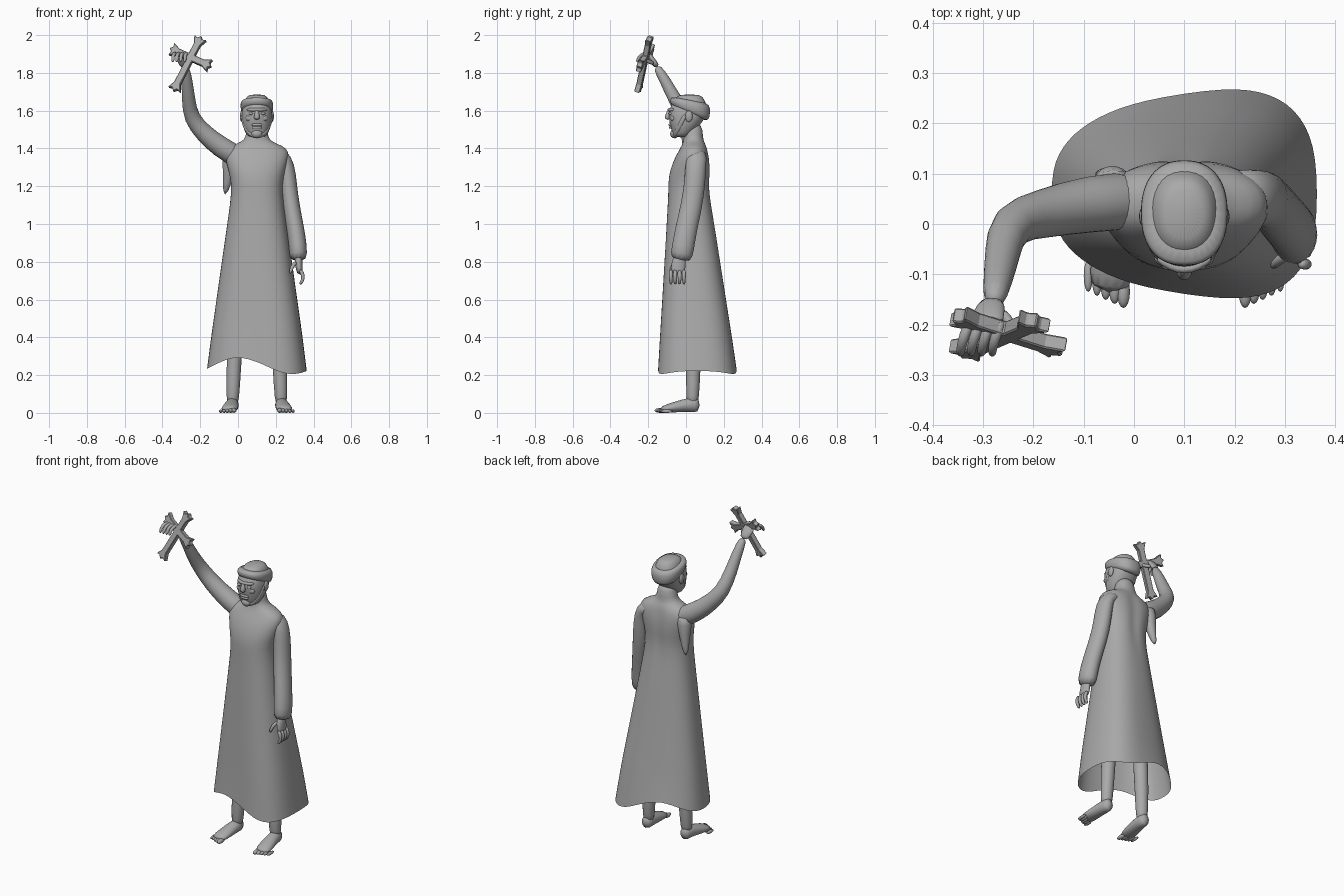
import bpy
import bmesh
import math
from mathutils import Vector, Matrix

default_cube = bpy.data.objects.get("Cube")
if default_cube:
    bpy.data.objects.remove(default_cube, do_unlink=True)

grey = (.4, .4, .4, 1)
stone = bpy.data.materials.new("grey stone")
stone.use_nodes = True
stone.diffuse_color = grey
stone.node_tree.nodes["Principled BSDF"].inputs["Base Color"].default_value = grey

middle = .1  # x of the body's centre line
mirror_sides = (("right", -1), ("left", 1))


def mix(start, end, amount):
    return start + (end - start) * amount


def finish(name, bm, smooth=True):
    """Turn a bmesh into a named object of the single material."""
    bmesh.ops.recalc_face_normals(bm, faces=bm.faces)
    for face in bm.faces:
        face.smooth = smooth
    mesh = bpy.data.meshes.new(name)
    bm.to_mesh(mesh)
    bm.free()
    mesh.materials.append(stone)
    part = bpy.data.objects.new(name, mesh)
    bpy.context.collection.objects.link(part)
    return part


def skin(name, rings, open_start=False):
    """Bridge rings of points into one subdivided surface."""
    bm = bmesh.new()
    loops = [[bm.verts.new(point) for point in ring] for ring in rings]
    for lower, upper in zip(loops, loops[1:]):
        for i in range(len(lower)):
            bm.faces.new((lower[i - 1], lower[i], upper[i], upper[i - 1]))
    bm.faces.new(loops[-1])
    if not open_start:
        bm.faces.new(loops[0])
    part = finish(name, bm)
    subdivision = part.modifiers.new("Subdivision", 'SUBSURF')
    subdivision.levels = subdivision.render_levels = 1
    return part


def circle(count):
    angles = [math.tau * i / count for i in range(count)]
    return [(math.cos(angle), math.sin(angle)) for angle in angles]


def loft(name, sections, warp=None, open_start=False):
    """Stack horizontal sections, boxier when large: height, centre y, half width, half depth."""
    rings = []
    for level, (z, y, width, depth) in enumerate(sections):
        ring = []
        power = 1 - 1.3 * depth
        for c, s in circle(32):
            u = math.copysign(abs(c) ** power, c)
            v = math.copysign(abs(s) ** power, s)
            point = Vector((middle + width * u, y + depth * v, z))
            if warp:
                warp(point, level, u, v)
            ring.append(point)
        rings.append(ring)
    return skin(name, rings, open_start)


def tube(name, points, radius, end_radius, flat=1, end_flat=None, ref=(0, 1, 0)):
    """Sweep an ellipse along a path, tapering evenly from start to end."""
    path = [Vector(point) for point in points]
    last = len(path) - 1
    rings = []
    for i, point in enumerate(path):
        along = (path[min(i + 1, last)] - path[max(i - 1, 0)]).normalized()
        side = Vector(ref).cross(along).normalized()
        width = mix(radius, end_radius, i / last)
        depth = width * mix(flat, end_flat or flat, i / last)
        rings.append([point + side * width * c + along.cross(side) * depth * s
                      for c, s in circle(12)])
    return skin(name, rings)


def ball(name, centre, size):
    bm = bmesh.new()
    place = Matrix.Translation(centre) @ Matrix.Diagonal((*size, 1))
    bmesh.ops.create_uvsphere(bm, u_segments=16, v_segments=8, radius=1, matrix=place)
    return finish(name, bm)


def finger(name, base, *steps):
    """Bend a finger along successive steps from its base."""
    points = [Vector(base)]
    for step in steps:
        points.append(points[-1] + Vector(step))
    return tube(name, points, .012, .008, ref=(1, .1, 0))


# Robe flaring evenly from waist to hem, then chest, shoulders and neck
def shape_robe(point, level, u, v):
    point.y += max(0, .05 - .04 * point.z) * u * v  # fuller on the left
    if level == 0:
        point.z += .045 * math.cos((u + .35) * 3)  # wavy hem
    if v > 0 and 1.1 < point.z < 1.4:
        point.y -= .012 * math.exp(-abs(u) * 8)  # groove of the spine


hem = Vector((.25, .06, .265, .2))
waist = Vector((1.18, .015, .132, .108))
skirt = [mix(hem, waist, step / 6) for step in range(7)]
chest = [(1.25, .018, .142, .112), (1.33, .03, .165, .1), (1.385, .04, .172, .08),
         (1.415, .042, .135, .065), (1.435, .04, .08, .055), (1.46, .04, .056, .05),
         (1.54, .035, .054, .05)]
loft("robe_and_neck", skirt + chest, shape_robe, open_start=True)

# Lowered left arm in a wide sleeve
tube("left_sleeve", [(.18, .055, 1.36), (.235, .055, 1.362), (.258, .052, 1.31), (.268, .045, 1.2),
                     (.28, .03, 1.1), (.305, 0, .97), (.318, -.015, .88), (.32, -.03, .8)],
     .044, .05, flat=1.25)
tube("left_palm", [(.32, -.03, .84), (.32, -.04, .79), (.33, -.045, .73)],
     .023, .018, flat=1.4, end_flat=2.4)
for i in range(4):
    finger(f"left_finger_{i + 1}", (.33, .023 * i - .08, .76),
           (.017, 0, -.035), (-.005, 0, -.025), (-.015, 0, -.02))
finger("left_thumb", (.31, -.055, .8), (-.025, -.02, -.025), (-.01, -.01, -.04))

# Raised right arm with a torn sleeve at the armpit
tube("right_arm", [(.04, .05, 1.33), (-.1, .04, 1.41), (-.18, .02, 1.48), (-.25, .005, 1.56),
                   (-.262, -.06, 1.66), (-.27, -.11, 1.76), (-.28, -.16, 1.84)], .065, .023)
tube("torn_sleeve", [(-.04, .07, 1.4), (-.045, .08, 1.28), (-.07, .1, 1.15)], .055, .012)
tube("right_palm", [(-.28, -.15, 1.83), (-.29, -.18, 1.87), (-.295, -.2, 1.9)],
     .028, .038, flat=.6, end_flat=.35)
for i in range(4):
    finger(f"right_finger_{i + 1}", (.021 * i - .325, -.19, 1.895),
           (-.014, -.035, .01), (-.006, -.025, -.02), (0, -.01, -.03))
finger("right_thumb", (-.27, -.17, 1.85), (.03, -.03, .01), (.005, -.035, .02))

# Legs, feet and toes on both sides of the centre line
for side, sign in mirror_sides:
    def mirrored(points):
        return [(middle + sign * x, y, z) for x, y, z in points]

    tube(side + "_leg", mirrored([(.1, .04, .65), (.12, .04, .3), (.125, .037, .15),
                                  (.13, .033, .02)]), .046, .033)
    tube(side + "_foot", mirrored([(.13, .075, .04), (.13, .02, .045), (.14, -.06, .03),
                                   (.15, -.14, .017)]),
         .031, .049, flat=1.4, end_flat=.33, ref=(0, 0, 1))
    for i in range(5):
        radius = .013 - .001 * i
        toe = mirrored([(.121 + .0175 * i, .008 * i - .135, radius)])[0]
        ball(f"{side}_toe_{i + 1}", toe, (radius, .032, radius))

# Head narrowing to a chin that juts forward
head = []
for step in range(1, 12):
    t = step / 12
    swell = math.sin(math.pi * t) ** .45
    head.append((mix(1.435, 1.71, t), .02 - .055 * (1 - t) ** 2,
                 .081 * swell, .103 * swell * min(1, .6 + .7 * t)))
loft("head", head)


# Cap of hair, a narrow band over the forehead and full down to the nape
def tilt_hair(point, level, u, v):
    point.z -= (.015 + .01 * (3 - level)) * v


band = [(z, .022, .088 * grow, .107 * grow)
        for z, grow in ((1.58, .84), (1.6, .98), (1.64, 1), (1.66, .88))]
loft("hair_band", band, tilt_hair)


# Face: beard, nose, brow, lips, cheeks, eyes and ears
def face_arc(name, z, half_width, radius, y):
    xs = [half_width * step / 2 for step in range(-2, 3)]
    tube(name, [(middle + x, y + 9 * x * x, z) for x in xs], radius, radius)


turns = [math.pi * step / 8 for step in range(-4, 5)]
tube("beard", [(middle + .074 * math.sin(a), -.06 * math.cos(a), 1.585 - .122 * math.cos(a))
               for a in turns], .014, .014)
ball("chin", (middle, -.062, 1.478), (.03, .022, .024))
tube("nose", [(middle, -.086, 1.61), (middle, -.096, 1.58), (middle, -.098, 1.55)], .008, .019)
face_arc("brow", 1.605, .055, .009, -.092)
face_arc("upper_lip", 1.525, .028, .007, -.087)
face_arc("lower_lip", 1.511, .025, .007, -.084)
for side, sign in mirror_sides:
    ball(side + "_eye", (middle + sign * .031, -.08, 1.585), (.014, .012, .008))
    ball(side + "_cheek", (middle + sign * .038, -.066, 1.56), (.022, .018, .018))
    ball(side + "_ear", (middle + sign * .08, .015, 1.57), (.01, .02, .03))

# Cross with flared, three-pointed ends, tilted in the raised hand
up = Vector((.14, .06, .275)).normalized()
front = Vector((.22, -.07, -.1)).cross(up).normalized()
right = up.cross(front)
centre = Vector((-.25, -.215, 1.88))
half, thick = .018, .03
outline = []
for quarter, length in enumerate((.115, .118, .115, .195)):
    turn = Matrix.Rotation(math.pi / 2 * quarter, 3, front)
    along, across = turn @ right, turn @ up
    flare = [(length - .04, half), (length, half * 2), (length - .006, half * .8)]
    arm = [(half, -half)] + [(u, -v) for u, v in flare] + [(length + .01, 0)] + flare[::-1]
    outline += [centre + along * u + across * v - front * thick / 2 for u, v in arm]
bm = bmesh.new()
plate = bm.faces.new([bm.verts.new(point) for point in outline])
extruded = bmesh.ops.extrude_face_region(bm, geom=[plate])["geom"]
bmesh.ops.translate(bm, vec=front * thick,
                    verts=[item for item in extruded if isinstance(item, bmesh.types.BMVert)])
cross = finish("cross", bm, smooth=False)
cross.modifiers.new("Bevel", 'BEVEL').width = .003
